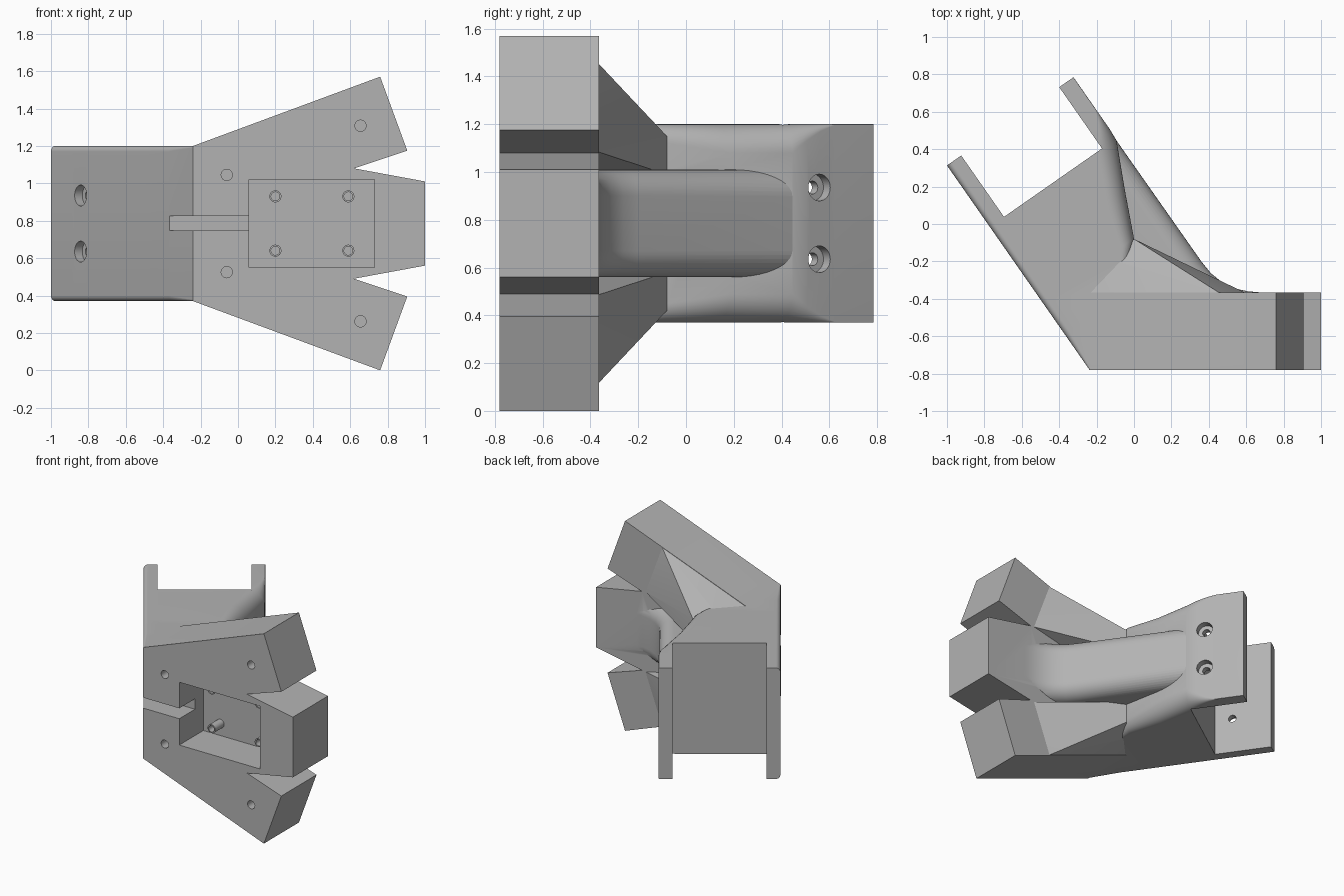
import bpy, bmesh, math
from mathutils import Vector, Matrix

if "Cube" in bpy.data.objects:
    bpy.data.objects.remove(bpy.data.objects["Cube"], do_unlink=True)

grey = bpy.data.materials.new("plain_grey")
grey.use_nodes = True
colour = (0.45, 0.45, 0.45, 1)
grey.diffuse_color = colour
grey.node_tree.nodes["Principled BSDF"].inputs["Base Color"].default_value = colour

MID = 0.785                            # height of the mirror plane
ALONG = Vector((0.572, -0.820, 0))     # arm direction, from fork end to hand
ACROSS = Vector((0.820, 0.572, 0))     # from outer wall to inner wall
ARM = Vector((-1.0, 0.313, 0))         # outer corner of the fork end


def arm_point(s, w, z=0):
    return ARM + ALONG * s + ACROSS * w + Vector((0, 0, z))


def finish(name, bm):
    bmesh.ops.recalc_face_normals(bm, faces=bm.faces)
    mesh = bpy.data.meshes.new(name)
    bm.to_mesh(mesh)
    bm.free()
    mesh.materials.append(grey)
    obj = bpy.data.objects.new(name, mesh)
    bpy.context.collection.objects.link(obj)
    return obj


def prism(name, points, offset):
    bm = bmesh.new()
    face = bm.faces.new([bm.verts.new(p) for p in points])
    new = bmesh.ops.extrude_face_region(bm, geom=[face])["geom"]
    bmesh.ops.translate(bm, vec=offset, verts=[v for v in new if isinstance(v, bmesh.types.BMVert)])
    return finish(name, bm)


def box(name, x0, x1, y0, y1, z0, z1):
    return prism(name, [(x0, y0, z0), (x1, y0, z0), (x1, y0, z1), (x0, y0, z1)], (0, y1 - y0, 0))


def hull(name, points):
    bm = bmesh.new()
    for p in points:
        bm.verts.new(p)
    bmesh.ops.convex_hull(bm, input=bm.verts)
    return finish(name, bm)


def rod(name, start, end, radius):
    start, end = Vector(start), Vector(end)
    axis = end - start
    bm = bmesh.new()
    turn = axis.to_track_quat('Z', 'Y').to_matrix().to_4x4()
    bmesh.ops.create_cone(bm, cap_ends=True, segments=32, radius1=radius, radius2=radius,
                          depth=axis.length, matrix=Matrix.Translation((start + end) / 2) @ turn)
    return finish(name, bm)


def loft(name, sections, half_height, steps=10):
    """Upright rounded rectangles (base, tip, base radius, tip radius) skinned together."""
    bm = bmesh.new()
    rings = []
    for base, tip, r_base, r_tip in sections:
        base, tip = Vector(base), Vector(tip)
        width = (tip - base).length
        side = (tip - base).normalized()
        ring = []
        for corner, (sx, sz) in enumerate([(1, 1), (0, 1), (0, -1), (1, -1)]):
            r = r_tip if sx else r_base
            cx = width - r if sx else r
            for i in range(steps + 1):
                a = math.radians(90 * (corner + i / steps))
                p = base + side * (cx + r * math.cos(a))
                p.z = MID + sz * (half_height - r) + r * math.sin(a)
                ring.append(bm.verts.new(p))
        rings.append(ring)
    n = len(rings[0])
    for a, b in zip(rings, rings[1:]):
        for i in range(n):
            j = (i + 1) % n
            bm.faces.new((a[i], a[j], b[j], b[i]))
    bm.faces.new(rings[0])
    bm.faces.new(rings[-1])
    bmesh.ops.triangulate(bm, faces=bm.faces)
    return finish(name, bm)


# Hand plate with three fingers
upper = [(-0.24, 1.2), (0.76, 1.57), (0.905, 1.175), (0.62, 1.08), (1.0, 1.01)]
outline = upper + [(x, 2 * MID - z) for x, z in reversed(upper)]
body = prism("gripper_body", [(x, -0.78, z) for x, z in outline], (0, 0.415, 0))

parts = []
# Square arm whose inner wall tapers toward the hand
arm_sections = [(0, 0.825, 0.03, 0.002), (0.2, 0.825, 0.03, 0.004), (0.27, 0.825, 0.03, 0.03),
                (0.34, 0.825, 0.03, 0.07), (0.41, 0.82, 0.03, 0.12), (0.65, 0.706, 0.03, 0.12),
                (0.892, 0.597, 0.03, 0.08), (1.1, 0.4, 0.03, 0.04), (1.331, 0.2, 0.008, 0.01)]
parts.append(loft("arm", [(arm_point(s, 0), arm_point(s, w), a, b)
                          for s, w, a, b in arm_sections], 0.415))

# Rounded ridge sweeping from the arm into the middle finger
ridge = [((-0.35, 0.28), (-0.1, 0.455)), ((0.0, -0.45), (0.36, -0.2)), ((0.06, -0.5), (0.41, -0.262)),
         ((0.15, -0.57), (0.47, -0.311)), ((0.28, -0.6), (0.54, -0.345)),
         ((0.42, -0.62), (0.61, -0.36)), ((0.6, -0.64), (0.7, -0.368))]
parts.append(loft("ridge", [((*b, 0), (*t, 0), 0.02, 0.11) for b, t in ridge], 0.225))

# Wedges tying the outer fingers to the arm
wedge = [(-0.235, -0.37, 1.2), (0.46, -0.37, 1.458), (0.6, -0.37, 1.085), (-0.2, -0.37, 0.9),
         (0, -0.08, 1.15), (0, -0.08, 0.99), (-0.1, -0.2, 1.19)]
parts.append(hull("upper_wedge", wedge))
parts.append(hull("lower_wedge", [(x, y, 2 * MID - z) for x, y, z in wedge]))

# Fork slot, front pocket and cable groove
cuts = [prism("fork_slot", [arm_point(s, w, -0.2) for s, w in
                            ((-0.2, 0.093), (0.4, 0.093), (0.4, 0.732), (-0.2, 0.732))], (0, 0, 2)),
        box("pocket", 0.06, 0.73, -1.0, -0.495, 0.55, 1.02),
        box("cable_groove", -0.37, 0.1, -1.0, -0.594, 0.747, 0.825)]

# Countersunk pivot holes through both fork plates
for z in (0.935, 0.635):
    cuts.append(rod("pivot_hole", arm_point(0.277, -0.1, z), arm_point(0.277, 1, z), 0.027))
    cuts.append(rod("outer_bore", arm_point(0.277, -0.1, z), arm_point(0.277, 0.05, z), 0.056))
    cuts.append(rod("inner_bore", arm_point(0.277, 0.775, z), arm_point(0.277, 1, z), 0.056))

# Cover screw holes and pocket standoffs
for x, dz in ((-0.06, 0.26), (0.655, 0.523)):
    for side in (1, -1):
        z = MID + side * dz
        cuts.append(rod("screw_hole", (x, -0.9, z), (x, -0.6, z), 0.03))
posts, bores = [], []
for x in (0.2, 0.59):
    for z in (0.93, 0.64):
        posts.append(rod("standoff", (x, -0.6, z), (x, -0.48, z), 0.032))
        bores.append(rod("standoff_bore", (x, -0.7, z), (x, -0.52, z), 0.023))

bpy.context.view_layer.objects.active = body
for operation, tools in (('UNION', parts), ('DIFFERENCE', cuts), ('UNION', posts), ('DIFFERENCE', bores)):
    for tool in tools:
        mod = body.modifiers.new("join", 'BOOLEAN')
        mod.operation = operation
        mod.solver = 'EXACT'
        mod.object = tool
        bpy.ops.object.modifier_apply(modifier=mod.name)
        bpy.data.objects.remove(tool, do_unlink=True)

bpy.ops.object.select_all(action='DESELECT')
body.select_set(True)
bpy.ops.object.shade_smooth_by_angle(angle=math.radians(25))
